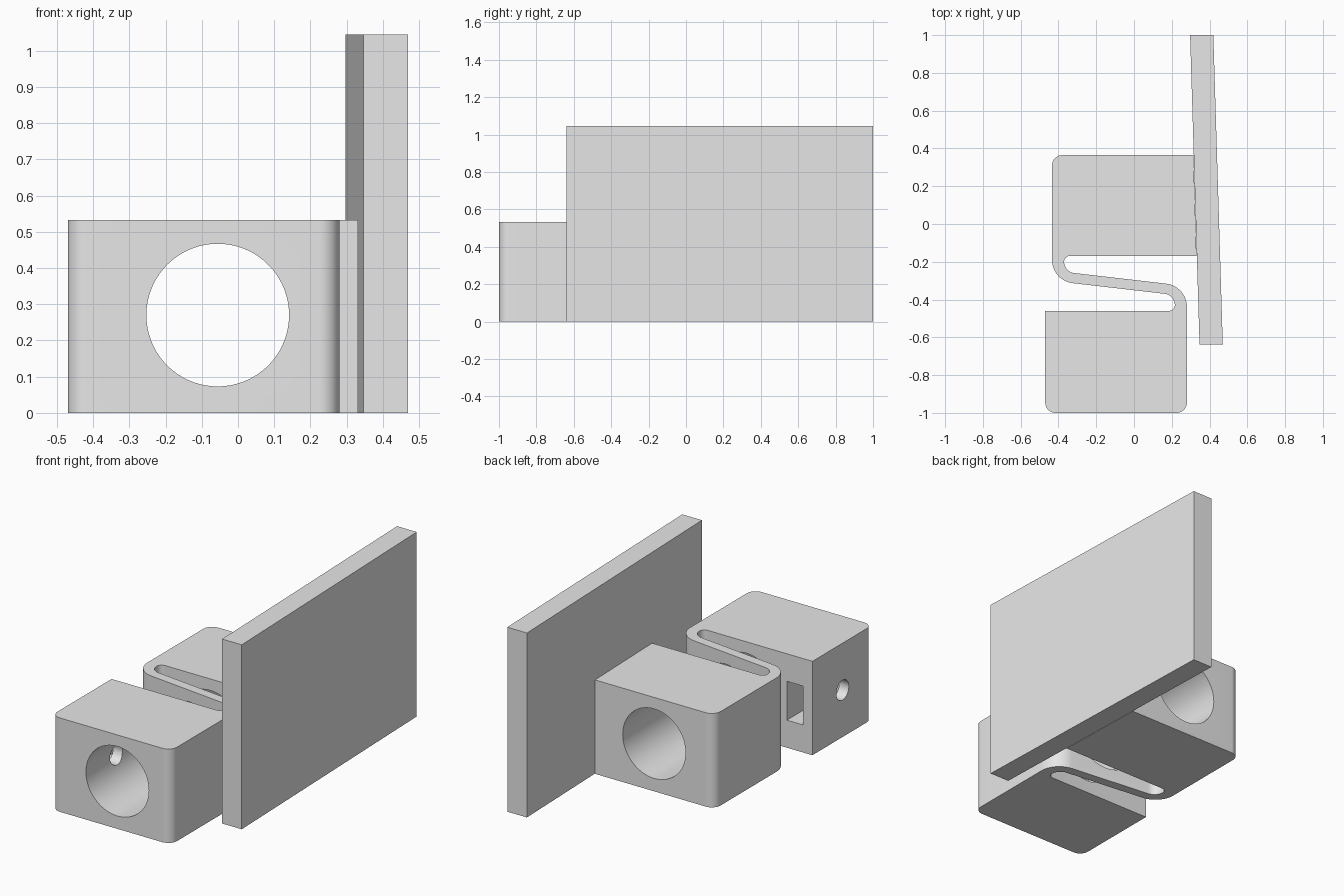
import bpy, bmesh, math
from mathutils import Matrix

if "Cube" in bpy.data.objects:
    bpy.data.objects.remove(bpy.data.objects["Cube"])

grey = bpy.data.materials.new("light grey")
grey.diffuse_color = (0.8, 0.8, 0.8, 1)
grey.use_nodes = True
grey.node_tree.nodes["Principled BSDF"].inputs["Base Color"].default_value = grey.diffuse_color

H = 0.532            # clamp height
BORE_X = -0.056      # bore axis
MID = (-0.077, -0.3145)   # point symmetry centre of the spring


def arc(cx, cy, r, a0, a1, n=12):
    angles = [math.radians(a0 + (a1 - a0) * i / n) for i in range(n + 1)]
    return [(cx + r * math.cos(a), cy + r * math.sin(a)) for a in angles]


def flip(points):
    return [(2 * MID[0] - x, 2 * MID[1] - y) for x, y in points]


def new_object(name, bm):
    bmesh.ops.recalc_face_normals(bm, faces=bm.faces)
    mesh = bpy.data.meshes.new(name)
    bm.to_mesh(mesh)
    bm.free()
    mesh.materials.append(grey)
    ob = bpy.data.objects.new(name, mesh)
    bpy.context.collection.objects.link(ob)
    return ob


def prism(name, points, height):
    bm = bmesh.new()
    face = bm.faces.new([bm.verts.new((x, y, 0)) for x, y in points])
    ext = bmesh.ops.extrude_face_region(bm, geom=[face])
    verts = [v for v in ext["geom"] if isinstance(v, bmesh.types.BMVert)]
    bmesh.ops.translate(bm, verts=verts, vec=(0, 0, height))
    return new_object(name, bm)


def cylinder(name, r, length, loc, axis, n):
    bm = bmesh.new()
    turn = Matrix.Rotation(math.pi / 2, 4, 'X' if axis == 'Y' else 'Y')
    bmesh.ops.create_cone(bm, cap_ends=True, segments=n, radius1=r, radius2=r,
                          depth=length, matrix=Matrix.Translation(loc) @ turn)
    return new_object(name, bm)


def box(name, lo, hi):
    bm = bmesh.new()
    size = [b - a for a, b in zip(lo, hi)]
    mid = [(a + b) / 2 for a, b in zip(lo, hi)]
    bmesh.ops.create_cube(bm, size=1, matrix=Matrix.Translation(mid) @ Matrix.Diagonal((*size, 1)))
    return new_object(name, bm)


# Two clamp blocks joined by an S-shaped flat spring, as one outline
outer = arc(-0.31, -0.19, 0.124, 180, 263)
slot = arc(-0.31, -0.20, 0.06, 263, 180) + arc(-0.339, -0.20, 0.031, 180, 90)[1:]
outline = ([(0.3144, 0.365)] + arc(-0.379, 0.31, 0.055, 90, 180) + outer
           + flip(slot) + [(-0.47, -0.46)]
           + arc(-0.415, -0.945, 0.055, 180, 270) + arc(0.225, -0.945, 0.055, 270, 360)
           + flip(outer) + slot + [(0.3308, -0.169)])
clamp = prism("spring_clamp", outline, H)

# Main bore, side screw hole and nut pocket
cutters = [
    cylinder("bore_cutter", 0.197, 2.0, (BORE_X, -0.3, 0.27), 'Y', 72),
    cylinder("screw_cutter", 0.056, 0.45, (-0.375, -0.73, H / 2), 'X', 32),
    box("nut_pocket_cutter", (-0.41, -0.84, 0.156), (-0.31, -0.44, 0.376)),
]
bpy.context.view_layer.objects.active = clamp
for cutter in cutters:
    cutter.hide_render = True
    mod = clamp.modifiers.new("cut", 'BOOLEAN')
    mod.operation = 'DIFFERENCE'
    mod.solver = 'EXACT'
    mod.object = cutter
    bpy.ops.object.modifier_apply(modifier=mod.name)
    bpy.data.objects.remove(cutter)

# Tall, slightly angled side plate
plate = prism("side_plate", [(0.297, 1.0), (0.347, -0.638), (0.47, -0.638), (0.42, 1.0)], 1.045)

bpy.ops.object.select_all(action='DESELECT')
clamp.select_set(True)
bpy.ops.object.shade_smooth_by_angle(angle=math.radians(30))
